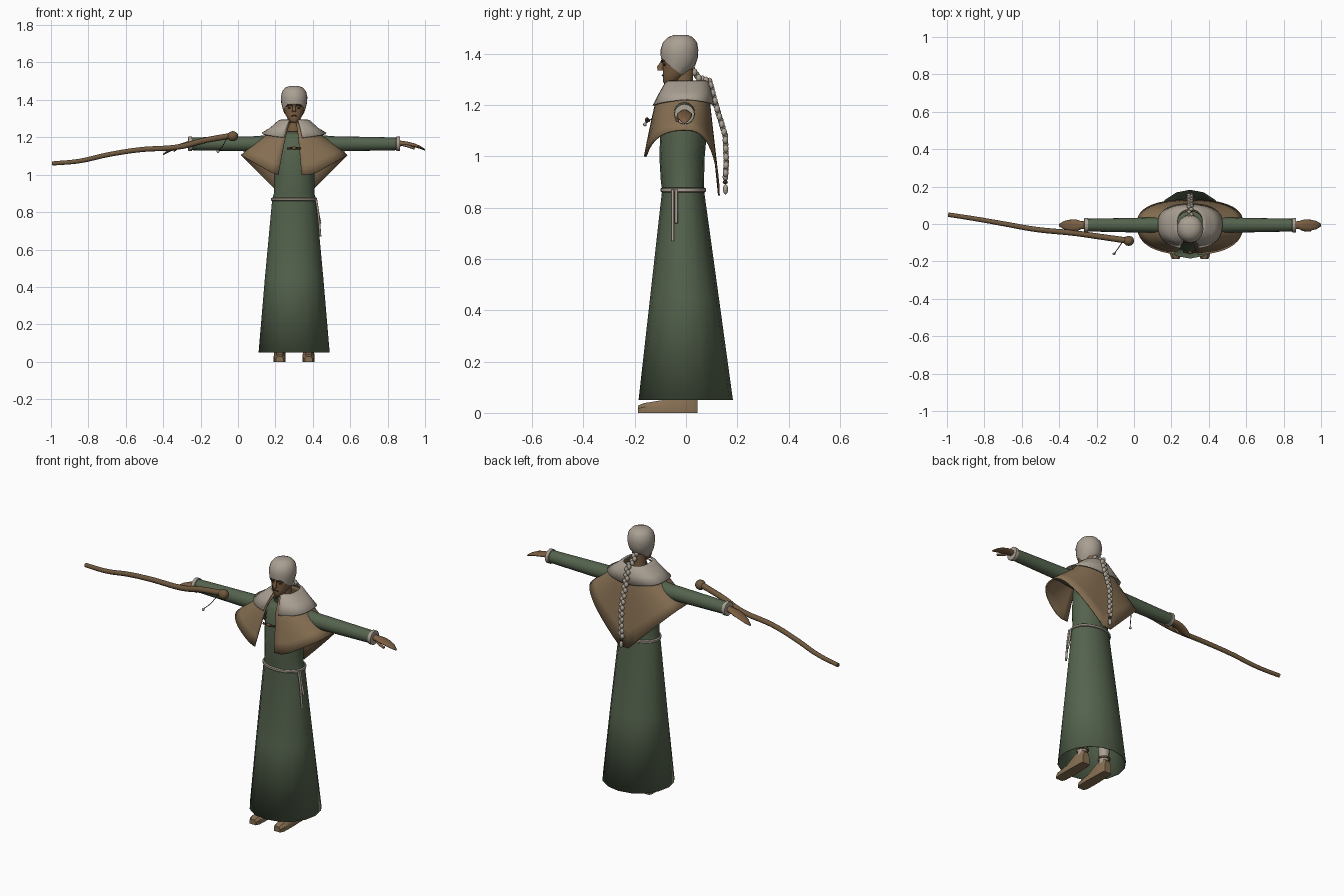
import bpy, bmesh, math
from math import sin, cos, pi
from mathutils import Vector

old = bpy.data.objects.get("Cube")
if old:
    bpy.data.objects.remove(old, do_unlink=True)

CX = 0.3  # the figure stands off-centre because of the long staff


def material(name, r, g, b):
    m = bpy.data.materials.new(name)
    m.use_nodes = True
    m.diffuse_color = (r, g, b, 1)
    m.node_tree.nodes["Principled BSDF"].inputs["Base Color"].default_value = (r, g, b, 1)
    return m


GREEN = material("robe green", 0.09, 0.125, 0.075)
LINEN = material("pale linen", 0.40, 0.35, 0.29)
LEATHER = material("cape brown", 0.24, 0.16, 0.085)
SKIN = material("skin brown", 0.20, 0.115, 0.057)
WOOD = material("staff wood", 0.16, 0.098, 0.048)
DARK = material("dark brown", 0.035, 0.022, 0.014)


def finish(name, bm, mat, angle=40, solid=0):
    bmesh.ops.recalc_face_normals(bm, faces=bm.faces)
    me = bpy.data.meshes.new(name)
    bm.to_mesh(me)
    bm.free()
    ob = bpy.data.objects.new(name, me)
    bpy.context.collection.objects.link(ob)
    me.materials.append(mat)
    if solid:
        mod = ob.modifiers.new("thickness", "SOLIDIFY")
        mod.thickness = solid
    bpy.ops.object.select_all(action="DESELECT")
    ob.select_set(True)
    bpy.context.view_layer.objects.active = ob
    bpy.ops.object.shade_smooth_by_angle(angle=math.radians(angle))
    return ob


def ring(c, u, v, n=20):
    c, u, v = Vector(c), Vector(u), Vector(v)
    return [c + u * cos(2 * pi * i / n) + v * sin(2 * pi * i / n) for i in range(n)]


def loft(rings, closed=True, caps=True):
    bm = bmesh.new()
    rows = [[bm.verts.new(p) for p in r] for r in rings]
    n = len(rows[0])
    for a, b in zip(rows, rows[1:]):
        for i in range(n if closed else n - 1):
            j = (i + 1) % n
            bm.faces.new((a[i], a[j], b[j], b[i]))
    if caps:
        bm.faces.new(rows[0])
        bm.faces.new(rows[-1])
    return bm


def level(z, rx, front, back, n=24):
    return ring((CX, (front + back) / 2, z), (rx, 0, 0), (0, (back - front) / 2, 0), n)


def tube(name, pts, radius, mat):
    cu = bpy.data.curves.new(name, "CURVE")
    cu.dimensions = "3D"
    cu.bevel_depth = radius
    cu.bevel_resolution = 3
    cu.use_fill_caps = True
    sp = cu.splines.new("BEZIER")
    sp.bezier_points.add(len(pts) - 1)
    for bp, p in zip(sp.bezier_points, pts):
        bp.co = p
        bp.handle_left_type = bp.handle_right_type = "AUTO"
    cu.materials.append(mat)
    ob = bpy.data.objects.new(name, cu)
    bpy.context.collection.objects.link(ob)
    return ob


def ball(name, c, size, mat):
    bm = bmesh.new()
    bmesh.ops.create_uvsphere(bm, u_segments=12, v_segments=8, radius=1)
    bmesh.ops.scale(bm, vec=size, verts=bm.verts)
    bmesh.ops.translate(bm, vec=c, verts=bm.verts)
    return finish(name, bm, mat, 80)


# Robe: open hem, flared skirt, narrow waist
robe = [(0.05, 0.19, -0.185, 0.183), (0.45, 0.156, -0.14, 0.128), (0.87, 0.117, -0.093, 0.07),
        (0.9, 0.108, -0.098, 0.07), (1.0, 0.108, -0.104, 0.073), (1.1, 0.108, -0.1, 0.082),
        (1.2, 0.1, -0.085, 0.075), (1.23, 0.06, -0.06, 0.05)]
finish("robe", loft([level(*r, n=16) for r in robe], caps=False), GREEN, 50, 0.004)

# Rope belt with a hanging end
finish("belt", loft([level(z, r, -r + 0.023, r - 0.045) for z, r in
                     ((0.86, 0.119), (0.864, 0.123), (0.874, 0.123), (0.878, 0.117))], caps=False),
       LINEN, 40, 0.004)
for k, low in enumerate((0.67, 0.74)):
    y = -0.052 + 0.014 * k
    tube(f"belt_end_{k}", [(0.417, y, 0.87), (0.428, y, 0.8), (0.44, y, low)], 0.006, LINEN)


# Cape and collar: sheets wrapped round the shoulders, open at the front
def wrap(a, rx, front, back):
    s, c = sin(a), cos(a)
    x = -rx * math.copysign(abs(s) ** 0.85, s)
    y = (front if c > 0 else back) * abs(c) ** 0.8
    return x, y


def sheet(row_specs, start, end, n=44):
    rows = []
    for rx, front, back, height in row_specs:
        row = []
        for i in range(n + 1):
            x, y = wrap(start + (2 * pi - start - end) * i / n, rx, front, back)
            row.append(Vector((CX + x, y, height(x, y))))
        rows.append(row)
    return rows


def cape_hem(x, y):
    x = abs(x)
    return min(1.105, 0.82 + x) if y > 0 else 1.0 + max(0, x - 0.1) * 0.57


neck_row, shoulder_row, hem_row = sheet(
    [(0.07, -0.068, 0.072, lambda x, y: 1.282),
     (0.15, -0.12, 0.094, lambda x, y: 1.212),
     (0.285, -0.165, 0.132, cape_hem)], 0.24, 0.1)
cape_rows = [neck_row, [a.lerp(b, 0.5) + Vector((0, 0, 0.008)) for a, b in zip(neck_row, shoulder_row)],
             shoulder_row]
for t in (0.25, 0.5, 0.75, 1):
    cape_rows.append([a.lerp(b, t) + Vector((0, 0, 0.02 * t * (1 - t)))
                      for a, b in zip(shoulder_row, hem_row)])
finish("cape", loft(cape_rows, closed=False, caps=False), LEATHER, 60, 0.007)

collar_rows = sheet(
    [(0.068, -0.068, 0.078, lambda x, y: 1.296),
     (0.085, -0.082, 0.088, lambda x, y: 1.29),
     (0.13, -0.105, 0.1, lambda x, y: 1.25),
     (0.173, -0.132, 0.11, lambda x, y: 1.2 + 0.1 * abs(x) - 0.1 * abs(y) + 0.008)], 0.26, 0.2)
finish("collar", loft(collar_rows, closed=False, caps=False), LINEN, 60, 0.006)

# Toggle holding the cape shut
tube("cape_toggle", [(0.262, -0.146, 1.14), (0.3, -0.152, 1.142), (0.335, -0.147, 1.14)], 0.006, DARK)
ball("toggle_knot", (0.3, -0.152, 1.142), (0.011, 0.008, 0.011), WOOD)

# Neck, head and close-fitting cap
finish("neck", loft([level(1.18, 0.042, -0.05, 0.03), level(1.27, 0.035, -0.045, 0.025),
                     level(1.34, 0.036, -0.045, 0.03)]), SKIN)
skull = [(1.277, 0.014, -0.082, -0.05), (1.292, 0.03, -0.09, -0.03), (1.32, 0.046, -0.09, 0.006),
         (1.35, 0.056, -0.091, 0.03), (1.38, 0.063, -0.092, 0.04), (1.41, 0.065, -0.094, 0.042),
         (1.44, 0.058, -0.084, 0.037), (1.46, 0.042, -0.064, 0.02), (1.469, 0.02, -0.04, 0)]
finish("head", loft([level(*s) for s in skull]), SKIN, 60)
bm = loft([level(z + 0.005, r + 0.006, f - 0.006, b + 0.006) for z, r, f, b in skull])
bmesh.ops.bisect_plane(bm, geom=bm.verts[:] + bm.edges[:] + bm.faces[:], clear_inner=True,
                       plane_co=(CX, -0.1, 1.382), plane_no=(0, 0.6, 0.78))
finish("cap", bm, LINEN, 60)

# Face details
bm = loft([ring((CX, -0.088, 1.375), (0.006, 0, 0), (0, 0.006, 0), 8),
           ring((CX, -0.1, 1.35), (0.009, 0, 0), (0, 0.013, 0), 8),
           ring((CX, -0.098, 1.335), (0.011, 0, 0), (0, 0.012, 0), 8)])
finish("nose", bm, SKIN, 50)
tube("mouth", [(0.285, -0.089, 1.314), (0.3, -0.092, 1.316), (0.315, -0.089, 1.314)], 0.003, DARK)
for s, side in ((1, "left"), (-1, "right")):
    tube(f"{side}_brow", [(CX + s * 0.01, -0.094, 1.37), (CX + s * 0.026, -0.089, 1.375),
                          (CX + s * 0.042, -0.074, 1.368)], 0.005, DARK)
    ball(f"{side}_eye", (CX + s * 0.024, -0.083, 1.358), (0.01, 0.006, 0.005), DARK)

# Long braid down the back, made of overlapping lobes
path = [Vector((CX, y, z)) for y, z in ((0.025, 1.34), (0.05, 1.305), (0.092, 1.292), (0.117, 1.2),
                                        (0.153, 1.08), (0.157, 0.98), (0.153, 0.905))]
count = 0
for a, b in zip(path, path[1:]):
    steps = max(2, round((b - a).length / 0.016))
    for i in range(steps):
        p = a.lerp(b, i / steps)
        p.x += 0.006 if count % 2 else -0.006
        ball(f"braid_lobe_{count}", p, (0.012, 0.011, 0.015), LINEN)
        count += 1
ball("braid_tie", (CX, 0.153, 0.9), (0.01, 0.01, 0.008), DARK)
ball("braid_tuft", (CX, 0.154, 0.872), (0.011, 0.01, 0.02), LINEN)

# Arms, hands, legs and shoes on both sides
for s, side in ((1, "left"), (-1, "right")):
    def across(x, ry, rz, y=-0.006, z=1.165, n=16):
        return ring((CX + s * x, y, z), (0, ry, 0), (0, 0, rz), n)

    drop = 0 if s > 0 else 0.025
    sleeve = [(0.06, 0.055), (0.12, 0.05), (0.2, 0.041), (0.4, 0.037), (0.55, 0.034)]
    finish(f"{side}_sleeve", loft([across(x, r, r) for x, r in sleeve]), GREEN, 50)
    cuff = [(0.545, 0.034), (0.547, 0.039), (0.565, 0.039), (0.567, 0.03)]
    finish(f"{side}_cuff", loft([across(x, r, r) for x, r in cuff]), LINEN, 50)
    hand = [(0.55, 0.02, 0.017, 0), (0.58, 0.021, 0.014, 0), (0.61, 0.03, 0.012, 0.003),
            (0.645, 0.029, 0.01, 0.01), (0.675, 0.022, 0.008, 0.021), (0.7, 0.007, 0.004, 0.034)]
    finish(f"{side}_hand", loft([across(x, ry, rz, -0.006, 1.167 - d - drop * (x - 0.55) / 0.15)
                                 for x, ry, rz, d in hand]), SKIN, 60)
    tube(f"{side}_thumb", [(CX + s * 0.58, -0.018, 1.16), (CX + s * 0.61, -0.032, 1.152),
                           (CX + s * 0.645, -0.034, 1.14 - drop * 0.5)], 0.007, SKIN)
    fx = CX + s * 0.077
    finish(f"{side}_leg", loft([ring((fx, 0.01, z), (r, 0, 0), (0, r, 0), 12)
                                for z, r in ((0.06, 0.026), (0.2, 0.034), (0.4, 0.04))]), LINEN)
    shoe = [(-0.187, 0.02, 0.028), (-0.165, 0.03, 0.038), (-0.09, 0.032, 0.05),
            (-0.03, 0.03, 0.085), (0.03, 0.029, 0.09), (0.045, 0.023, 0.07)]
    rows = [[Vector((fx + k * w, y, z)) for k, z in
             ((-1, 0), (1, 0), (1, h * 0.6), (0.55, h), (-0.55, h), (-1, h * 0.6))] for y, w, h in shoe]
    finish(f"{side}_shoe", loft(rows), LEATHER, 35)
    tube(f"{side}_ankle_strap", ring((fx, 0.01, 0.1), (0.031, 0, 0), (0, 0.031, 0), 8), 0.006, WOOD)

# Crooked staff with a knob and a small hanging charm
staff = [(-0.993, 0.05, 1.06), (-0.85, 0.028, 1.073), (-0.69, 0, 1.108), (-0.53, -0.028, 1.133),
         (-0.31, -0.05, 1.15), (-0.18, -0.068, 1.183), (-0.04, -0.088, 1.208)]
shaft = tube("staff", staff, 0.013, WOOD)
for i, bp in enumerate(shaft.data.splines[0].bezier_points):
    bp.radius = 0.9 + 0.06 * i
ball("staff_knob", (-0.028, -0.09, 1.206), (0.029, 0.027, 0.027), WOOD)
tube("charm_cord", [(-0.06, -0.092, 1.195), (-0.085, -0.13, 1.15), (-0.105, -0.158, 1.13)], 0.002, DARK)
ball("charm_bead", (-0.107, -0.16, 1.125), (0.008, 0.007, 0.008), LINEN)
